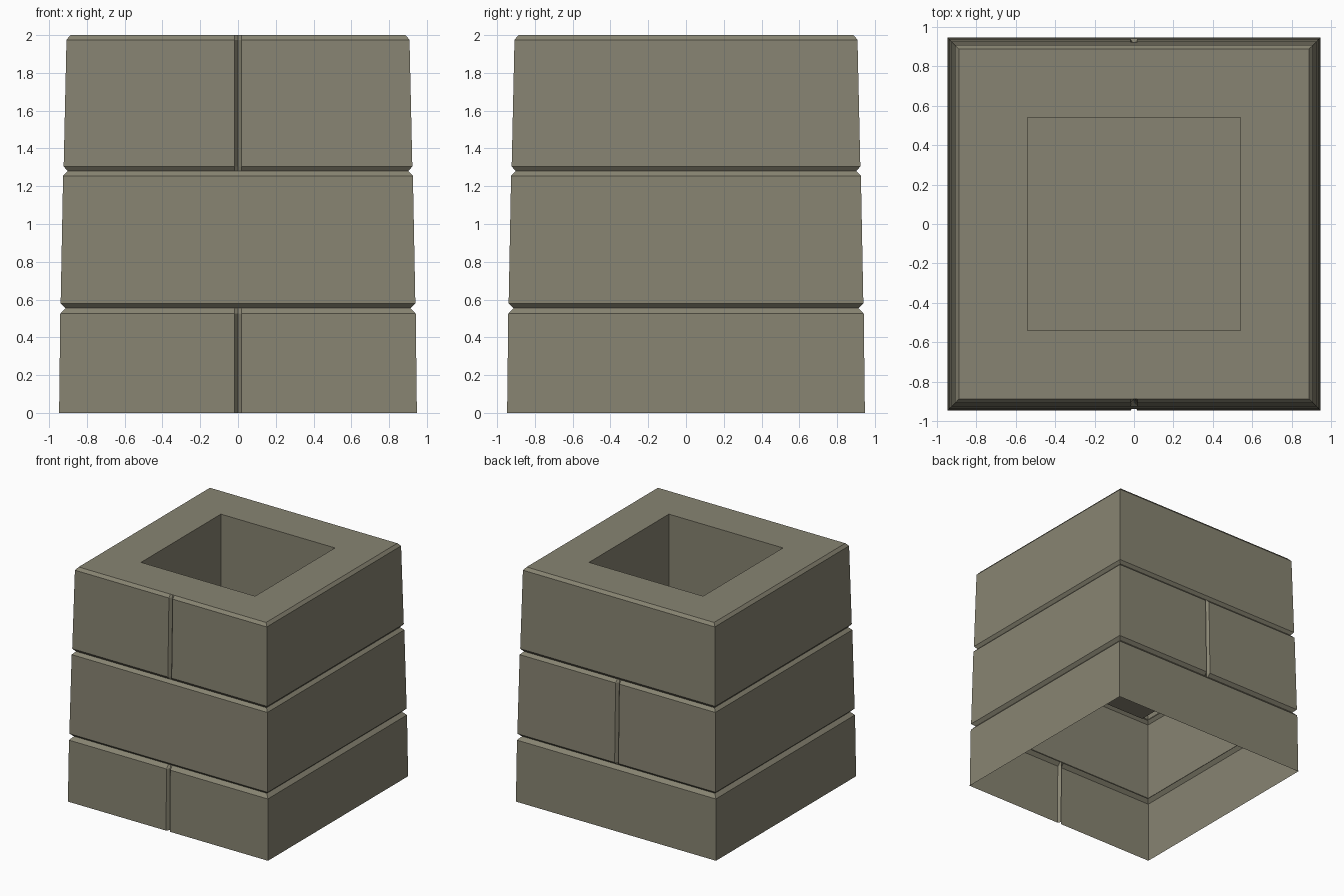
import bpy
import bmesh

old = bpy.data.objects.get("Cube")
if old:
    bpy.data.objects.remove(old, do_unlink=True)

# Single stone colour
stone = bpy.data.materials.new("grey_brown_stone")
stone.use_nodes = True
colour = (0.245, 0.231, 0.168, 1)
stone.diffuse_color = colour
stone.node_tree.nodes["Principled BSDF"].inputs["Base Color"].default_value = colour

SEAM_HALF, SEAM_DEPTH = 0.018, 0.025

# Profile from the base up, over the rim and down into the shaft:
# (half width, height, side carrying a vertical joint)
PROFILE = [
    (0.947, 0.0, "front"), (0.941, 0.525, "front"),      # bottom course
    (0.913, 0.555, None),                                # lower joint
    (0.939, 0.58, "back"), (0.926, 1.255, "back"),       # middle course
    (0.902, 1.28, None),                                 # upper joint
    (0.923, 1.305, "front"), (0.908, 1.975, "front"),    # top course
    (0.887, 2.0, None),                                  # chamfered rim
    (0.54, 2.0, None), (0.54, 1.0, None),                # shaft
]


def ring(bm, half, z, seam):
    """Square loop whose front and back can dip into a V-shaped joint."""
    s = SEAM_HALF
    front = half - (SEAM_DEPTH if seam == "front" else 0)
    back = half - (SEAM_DEPTH if seam == "back" else 0)
    side = [(-half, -half), (-s, -half), (0, -front), (s, -half), (half, -half),
            (half, half), (s, half), (0, back), (-s, half), (-half, half)]
    return [bm.verts.new((x, y, z)) for x, y in side]


# Loft the rings into a shell that is open underneath
bm = bmesh.new()
rings = [ring(bm, *p) for p in PROFILE]
for low, high in zip(rings, rings[1:]):
    for i in range(len(low)):
        j = (i + 1) % len(low)
        bm.faces.new((low[i], low[j], high[j], high[i]))
bm.faces.new(rings[-1])  # shaft floor

mesh = bpy.data.meshes.new("stone_chimney")
bm.to_mesh(mesh)
bm.free()
mesh.materials.append(stone)
chimney = bpy.data.objects.new("stone_chimney", mesh)
bpy.context.collection.objects.link(chimney)
